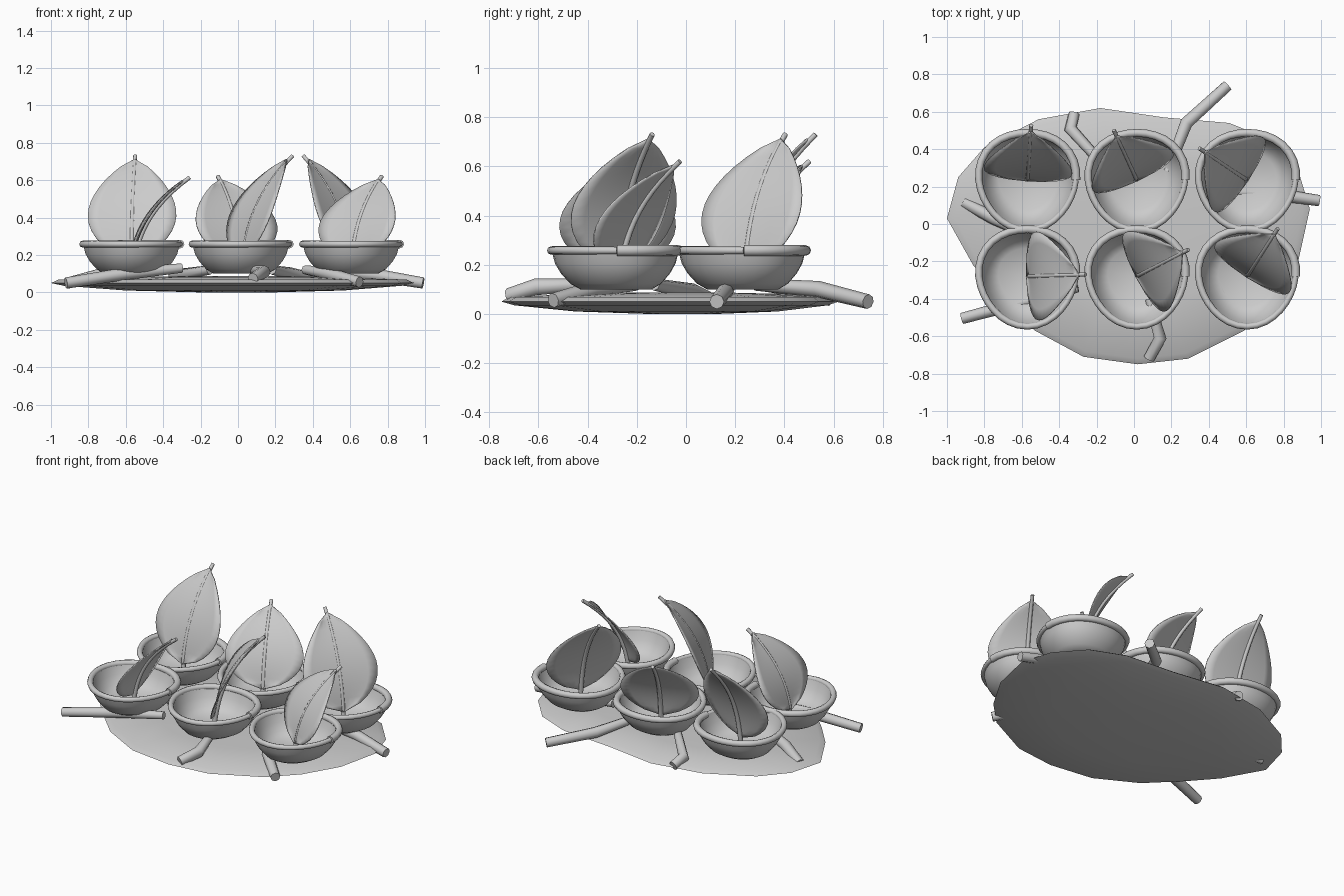
import bpy, bmesh
from math import sin, cos, pi, radians, atan2
from mathutils import Vector

if "Cube" in bpy.data.objects:
    bpy.data.objects.remove(bpy.data.objects["Cube"])

clay = bpy.data.materials.new("light_grey")
clay.use_nodes = True
GREY = (0.6, 0.6, 0.6, 1)
clay.diffuse_color = GREY
clay.node_tree.nodes["Principled BSDF"].inputs["Base Color"].default_value = GREY


def add_mesh(name, bm, angle=40):
    """Turn a bmesh into a smooth-shaded object."""
    bmesh.ops.recalc_face_normals(bm, faces=bm.faces)
    mesh = bpy.data.meshes.new(name)
    bm.to_mesh(mesh)
    bm.free()
    mesh.materials.append(clay)
    obj = bpy.data.objects.new(name, mesh)
    bpy.context.collection.objects.link(obj)
    bpy.ops.object.select_all(action='DESELECT')
    obj.select_set(True)
    bpy.context.view_layer.objects.active = obj
    bpy.ops.object.shade_smooth_by_angle(angle=radians(angle))
    return obj


def loft(name, rings, angle=40):
    """Skin closed rings of points and cap both ends."""
    bm = bmesh.new()
    loops = [[bm.verts.new(p) for p in ring] for ring in rings]
    n = len(loops[0])
    for a, b in zip(loops, loops[1:]):
        for i in range(n):
            j = (i + 1) % n
            bm.faces.new((a[i], a[j], b[j], b[i]))
    bm.faces.new(loops[0])
    bm.faces.new(loops[-1])
    return add_mesh(name, bm, angle)


def tube(name, points, radii):
    """Round twig along a path, with a radius at each point."""
    curve = bpy.data.curves.new(name, 'CURVE')
    curve.dimensions = '3D'
    curve.bevel_depth = 1
    curve.bevel_resolution = 2
    curve.use_fill_caps = True
    line = curve.splines.new('POLY')
    line.points.add(len(points) - 1)
    for pt, co, r in zip(line.points, points, radii):
        pt.co = (*co, 1)
        pt.radius = r
    line.use_smooth = True
    curve.materials.append(clay)
    obj = bpy.data.objects.new(name, curve)
    bpy.context.collection.objects.link(obj)
    return obj


# Platter: irregular oval slab, gently domed below and above
outline = [(-1, .03), (-.94, .25), (-.8, .41), (-.51, .56), (-.18, .62), (.16, .57),
           (.51, .54), (.73, .45), (.88, .28), (.94, .08), (.88, -.19), (.75, -.41),
           (.59, -.57), (.29, -.72), (.02, -.75), (-.27, -.71), (-.53, -.57),
           (-.72, -.38), (-.86, -.22)]
levels = [(.2, 0), (.6, .01), (.93, .035), (1, .05), (.96, .068), (.6, .082), (.2, .088)]
loft("platter", [[(x * s, y * s, z) for x, y in outline] for s, z in levels])

# Twig legs under the bowls
legs = {
    "back_left_leg": [(.18, .28, .12), (.28, .54, .1), (.5, .74, .05)],
    "back_right_leg": [(-.15, .3, .12), (-.34, .51, .09), (-.32, .59, .06)],
    "right_leg": [(-.4, -.13, .12), (-.75, .03, .09), (-.91, .115, .05)],
    "front_right_leg": [(-.3, -.34, .13), (-.6, -.42, .1), (-.92, -.505, .05)],
    "front_leg": [(.08, -.4, .12), (.14, -.61, .11), (.08, -.72, .075)],
    "front_left_leg": [(.36, -.2, .12), (.48, -.38, .1), (.65, -.54, .055)],
    "left_leg": [(.4, .18, .12), (.75, .16, .09), (.99, .125, .05)],
}
for name, path in legs.items():
    tube(name, path, [.025, .034, .03])


def bowl_point(cx, cy, r, z, a):
    """Point on a slightly three-sided circle."""
    k = r * (1 + .03 * cos(3 * (a - pi / 6)))
    return (cx + k * cos(a), cy + k * sin(a), z)


def bowl(side, cx, cy):
    # Outer wall up, over the lip, inner wall down to a flat floor
    profile = [(.145, .1), (.185, .123), (.222, .165), (.245, .205), (.258, .255),
               (.245, .26), (.226, .205), (.195, .16), (.155, .13)]
    n = 32
    loft(side + "_bowl", [[bowl_point(cx, cy, r, z, 2 * pi * i / n) for i in range(n)]
                          for r, z in profile])
    # Rim twig wound once around, thick end overlapping the thin one
    pts = [bowl_point(cx, cy, .26, .258, 2 * pi * i / n) for i in range(n + 1)]
    tube(side + "_rim", pts, [.023 - .008 * i / n for i in range(n + 1)])


def leaf(side, cx, cy, tip):
    # Spine bends outward from the bowl centre to the tip
    base = Vector((cx, cy, 0))
    lean = Vector((tip[0] - cx, tip[1] - cy, 0))
    reach = lean.length
    out = lean.normalized()
    across = Vector((-out.y, out.x, 0))
    up = Vector((0, 0, 1))
    height = tip[2] - .13

    def spine(t):
        return base + out * reach * (.25 * t + .75 * t ** 2.6) + up * (.13 + height * t)

    steps, half = 14, 4
    bm = bmesh.new()
    rows = []
    for i in range(steps + 1):
        s = i / steps
        width = .235 * max(sin(pi * s ** .85), 0) ** .75 + .002
        rows.append([bm.verts.new(spine(.08 + .89 * s) + across * width * k / half
                                  - out * .012 * (k / half) ** 2)
                     for k in range(-half, half + 1)])
    for a, b in zip(rows, rows[1:]):
        for k in range(2 * half):
            bm.faces.new((a[k], a[k + 1], b[k + 1], b[k]))
    blade = add_mesh(side + "_leaf", bm, 60)
    solid = blade.modifiers.new("thickness", 'SOLIDIFY')
    solid.thickness = .006
    solid.offset = 0
    # Midrib sits on the outer face and pokes past the tip
    rib = [spine(i / 12) + out * .007 for i in range(13)]
    tube(side + "_leaf_stem", rib, [.015 - .004 * i / 12 for i in range(13)])


# Six bowls in two rows, each with a leaf leaning to its own tip
sets = {
    "back_right": (-.57, .235, (-.55, .52, .73)),
    "back_middle": (.015, .235, (-.105, .495, .62)),
    "back_left": (.605, .235, (.355, .40, .73)),
    "front_right": (-.57, -.28, (-.265, -.27, .615)),
    "front_middle": (.015, -.28, (.285, -.14, .73)),
    "front_left": (.605, -.28, (.765, -.03, .62)),
}
for side, (x, y, tip) in sets.items():
    bowl(side, x, y)
    leaf(side, x, y, tip)
